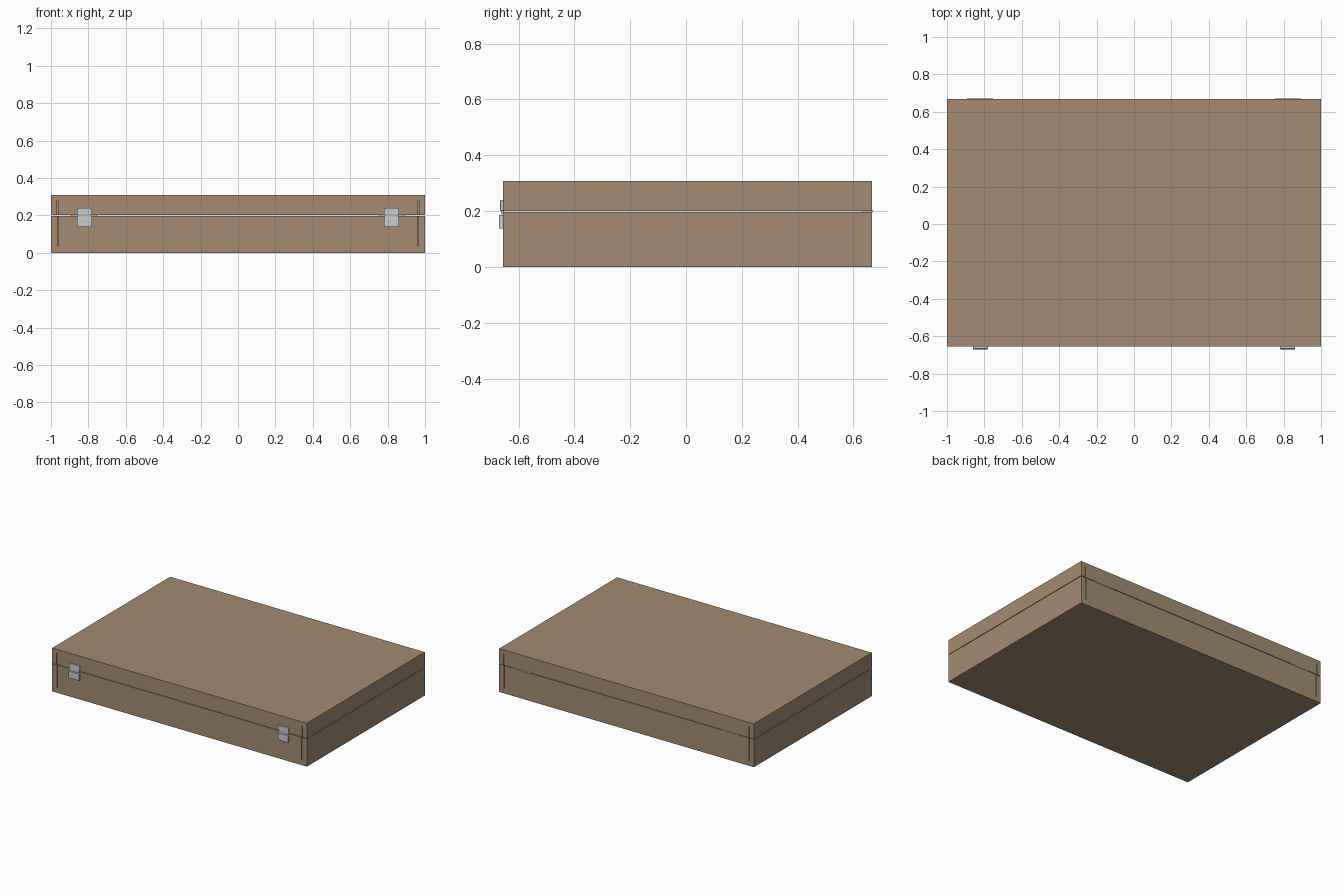
import bpy, bmesh, math

if "Cube" in bpy.data.objects:
    bpy.data.objects.remove(bpy.data.objects["Cube"])

Y0, Y1 = -0.656, 0.667
SEAM, TOP = 0.199, 0.308
GAP = 0.002

wood = bpy.data.materials.new("wood")
wood.diffuse_color = (0.37, 0.26, 0.165, 1)
wood.use_nodes = True
wood.node_tree.nodes["Principled BSDF"].inputs["Base Color"].default_value = wood.diffuse_color


def make(name, bm, mat=None):
    bmesh.ops.recalc_face_normals(bm, faces=bm.faces)
    me = bpy.data.meshes.new(name)
    bm.to_mesh(me)
    bm.free()
    ob = bpy.data.objects.new(name, me)
    bpy.context.collection.objects.link(ob)
    if mat:
        me.materials.append(mat)
    return ob


def add_box(bm, lo, hi):
    verts = bmesh.ops.create_cube(bm, size=1)["verts"]
    for v in verts:
        for i in range(3):
            v.co[i] = lo[i] + (v.co[i] + 0.5) * (hi[i] - lo[i])
    return verts


def tray(name, z0, z1, wall, floor, open_up):
    # Hollow half of the case: inset the open face and push it inwards
    bm = bmesh.new()
    add_box(bm, (-1, Y0, z0), (1, Y1, z1))
    d = 1 if open_up else -1
    face = next(f for f in bm.faces if f.normal.z * d > 0.9)
    bmesh.ops.inset_region(bm, faces=[face], thickness=wall)
    ext = bmesh.ops.extrude_discrete_faces(bm, faces=[face])["faces"][0]
    for v in ext.verts:
        v.co.z -= d * (z1 - z0 - floor)
    ob = make(name, bm, wood)

    # Joint grooves where the front and back boards meet the side boards
    bm = bmesh.new()
    lo, hi = (z0 + floor, z1 + 0.05) if open_up else (z0 - 0.05, z1 - floor)
    x = 1 - wall - 0.001
    for s in (-1, 1):
        for ya, yb in ((Y0 - 0.02, Y0 + 0.012), (Y1 - 0.012, Y1 + 0.02)):
            add_box(bm, (s * x - 0.002, ya, lo), (s * x + 0.002, yb, hi))
    cutter = make(name + "_joint_cutter", bm)
    cutter.hide_render = True
    cutter.hide_set(True)
    mod = ob.modifiers.new("joints", "BOOLEAN")
    mod.operation = "DIFFERENCE"
    mod.solver = "EXACT"
    mod.object = cutter


tray("case_base", 0, SEAM - GAP, 0.037, 0.036, True)
tray("case_lid", SEAM + GAP, TOP, 0.034, 0.028, False)


def plate(name, lo, hi, bevel):
    # Small metal block with softened edges
    bm = bmesh.new()
    add_box(bm, lo, hi)
    if bevel:
        bmesh.ops.bevel(bm, geom=bm.edges[:], offset=bevel, segments=2,
                        profile=0.5, affect="EDGES")
    return make(name, bm)


for s, side in ((-1, "left"), (1, "right")):
    # Front latches: catch on the lid, lever on the base
    x = s * 0.821
    plate(side + "_latch_catch", (x - 0.041, -0.666, SEAM + 0.002), (x + 0.041, Y0 + 0.002, 0.240), 0.003)
    plate(side + "_latch_lever", (x - 0.041, -0.670, 0.137), (x + 0.041, Y0 + 0.002, 0.187), 0.003)
    plate(side + "_latch_hook", (x - 0.034, -0.661, 0.18), (x + 0.034, Y0 + 0.002, 0.203), 0)

    # Back hinges: leaf in the seam and a slim knuckle
    x = s * 0.823
    plate(side + "_hinge_leaf", (x - 0.07, 0.632, SEAM - 0.0018), (x + 0.07, 0.668, SEAM + 0.0018), 0)
    bm = bmesh.new()
    bmesh.ops.create_cone(bm, cap_ends=True, segments=16, radius1=0.004, radius2=0.004, depth=0.14)
    ob = make(side + "_hinge_knuckle", bm)
    ob.rotation_euler = (0, math.pi / 2, 0)
    ob.location = (x, 0.666, SEAM)
    for p in ob.data.polygons:
        p.use_smooth = len(p.vertices) == 4
